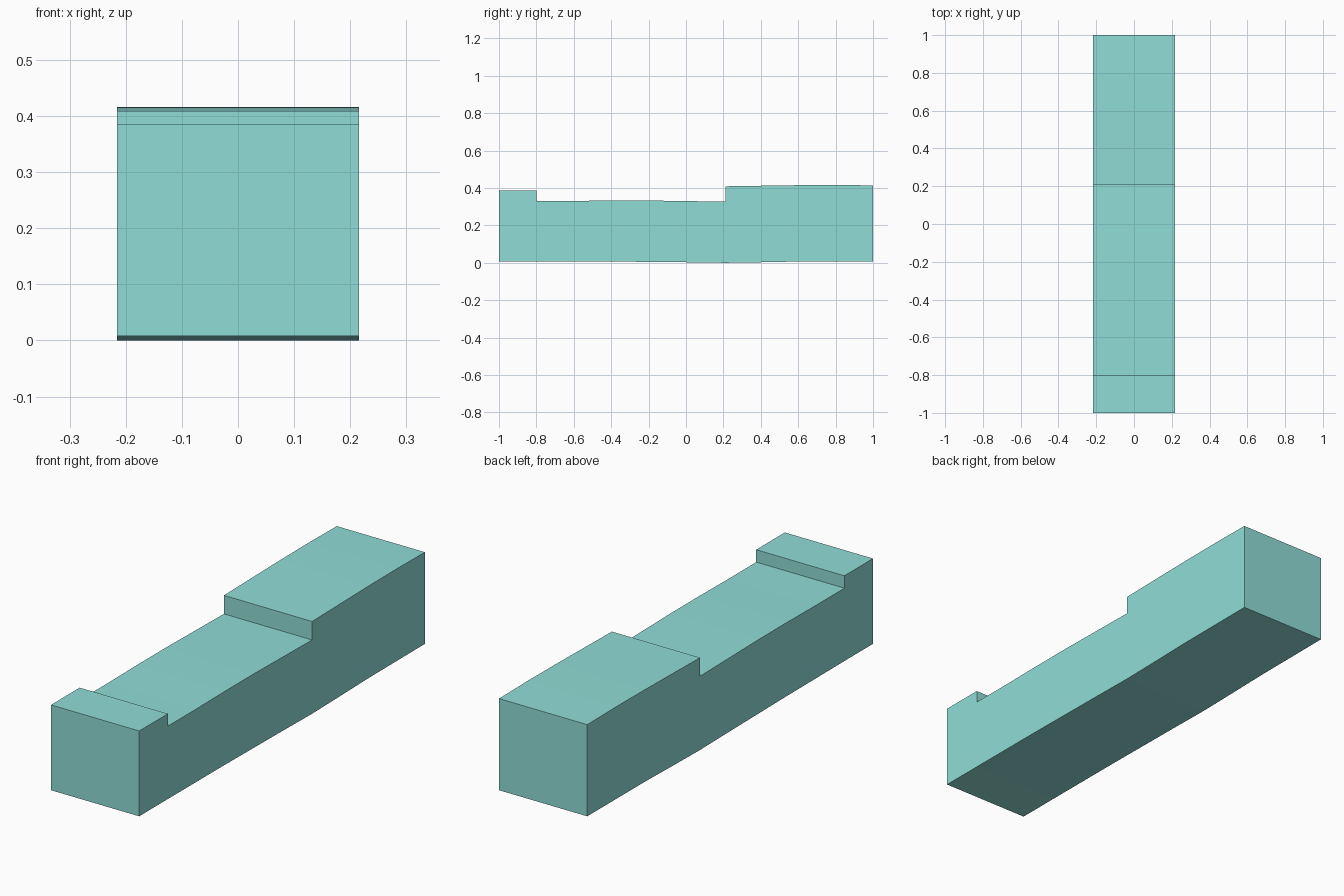
import bpy, bmesh

if "Cube" in bpy.data.objects:
    bpy.data.objects.remove(bpy.data.objects["Cube"])

HALF_WIDTH = 0.216

# Side outline (y, z): slightly uneven underside, then the stepped top
underside = [(-1, 0.008), (-0.8, 0.008), (-0.4, 0.007), (0, 0.003),
             (0.21, 0.0), (0.4, 0.003), (0.6, 0.007), (1, 0.008)]
top = [(1, 0.414), (0.8, 0.416), (0.6, 0.415), (0.4, 0.412), (0.21, 0.409),
       (0.21, 0.327), (0, 0.330), (-0.2, 0.333), (-0.4, 0.333), (-0.6, 0.331),
       (-0.8, 0.331), (-0.8, 0.386), (-1, 0.386)]

# Extrude the outline across the width
bm = bmesh.new()
side = bm.faces.new([bm.verts.new((-HALF_WIDTH, y, z)) for y, z in underside + top])
ext = bmesh.ops.extrude_face_region(bm, geom=[side], use_keep_orig=True)
moved = [v for v in ext["geom"] if isinstance(v, bmesh.types.BMVert)]
bmesh.ops.translate(bm, verts=moved, vec=(2 * HALF_WIDTH, 0, 0))
bmesh.ops.recalc_face_normals(bm, faces=bm.faces)

mesh = bpy.data.meshes.new("stepped_block")
bm.to_mesh(mesh)
bm.free()
block = bpy.data.objects.new("stepped_block", mesh)
bpy.context.collection.objects.link(block)

# Pale teal colour
mat = bpy.data.materials.new("pale_teal")
mat.diffuse_color = (0.28, 0.72, 0.68, 1)
mat.use_nodes = True
mat.node_tree.nodes["Principled BSDF"].inputs["Base Color"].default_value = mat.diffuse_color
mesh.materials.append(mat)
